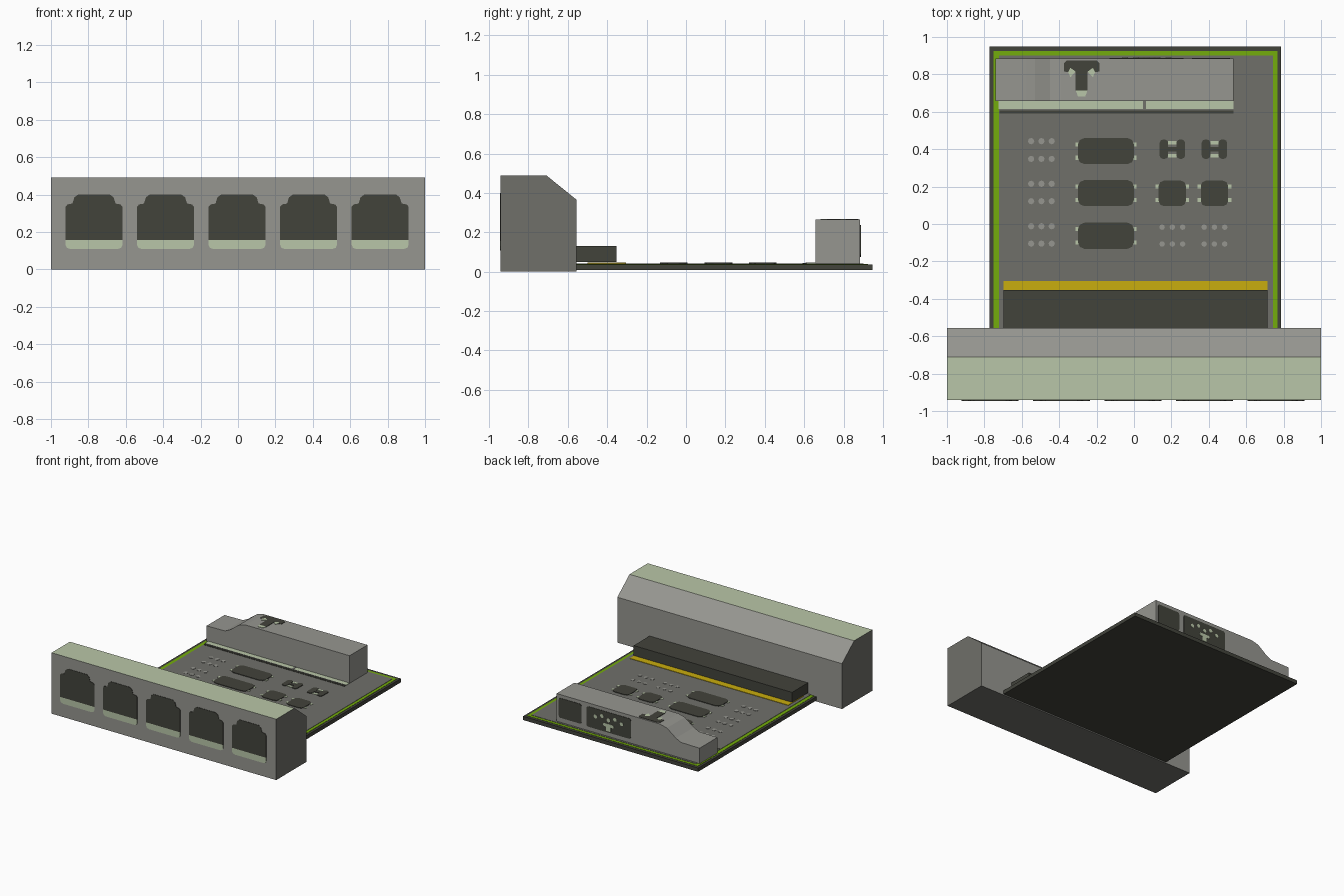
import bpy, bmesh, math
from mathutils import Vector

if "Cube" in bpy.data.objects:
    bpy.data.objects.remove(bpy.data.objects["Cube"])


def material(name, hexcode):
    def lin(c):
        c /= 255
        return c / 12.92 if c <= 0.04045 else ((c + 0.055) / 1.055) ** 2.4
    m = bpy.data.materials.new(name)
    m.diffuse_color = [lin(int(hexcode[i:i + 2], 16)) for i in (0, 2, 4)] + [1]
    m.use_nodes = True
    m.node_tree.nodes["Principled BSDF"].inputs["Base Color"].default_value = m.diffuse_color
    return m


GREY = material("light grey", "969690")
DARK_GREY = material("dark grey", "70706A")
BLACK = material("charcoal", "42433B")
PALE = material("pale green", "B9C6A8")
GREEN = material("bright green", "74AC0C")
YELLOW = material("gold", "C9AD0E")


def prism(name, outlines, axis, lo, hi, *mats):
    """Extrude 2D outlines along an axis; outlines use the two other axes in order."""
    def place(p, d):
        return {"x": Vector((d, *p)), "y": Vector((p[0], d, p[1])), "z": Vector((*p, d))}[axis]
    bm = bmesh.new()
    for pts in outlines:
        a = [bm.verts.new(place(p, lo)) for p in pts]
        b = [bm.verts.new(place(p, hi)) for p in pts]
        bm.faces.new(a)
        bm.faces.new(b[::-1])
        for i in range(len(pts)):
            j = (i + 1) % len(pts)
            bm.faces.new((a[j], a[i], b[i], b[j]))
    bmesh.ops.recalc_face_normals(bm, faces=bm.faces)
    me = bpy.data.meshes.new(name)
    bm.to_mesh(me)
    bm.free()
    for m in mats:
        me.materials.append(m)
    ob = bpy.data.objects.new(name, me)
    bpy.context.collection.objects.link(ob)
    return ob


def rect(x0, x1, y0, y1, c=0):
    """Rectangle, with corners cut by c."""
    if not c:
        return [(x0, y0), (x1, y0), (x1, y1), (x0, y1)]
    d = c * 0.3
    return [(x0 + c, y0), (x1 - c, y0), (x1 - d, y0 + d), (x1, y0 + c),
            (x1, y1 - c), (x1 - d, y1 - d), (x1 - c, y1), (x0 + c, y1),
            (x0 + d, y1 - d), (x0, y1 - c), (x0, y0 + c), (x0 + d, y0 + d)]


def dot(x, y, r):
    return [(x + r * math.cos(k * math.pi / 4), y + r * math.sin(k * math.pi / 4)) for k in range(8)]


# Front housing: chamfered bar, pale top, dark ends and underside
housing = prism("front_housing",
                [[(-.942, 0), (-.555, 0), (-.555, .365), (-.71, .49), (-.942, .49)]],
                "x", -1, 1, GREY, PALE, DARK_GREY)
for p in housing.data.polygons:
    n = p.normal
    p.material_index = 1 if n.z > .95 else 2 if abs(n.x) > .9 or n.z < -.9 else 0

# Five sockets on the housing front, each with a pale lip
sockets, lips = [], []
for i in range(5):
    c = -.77 + i * .3825
    half = [(.152, .157), (.152, .335), (.142, .347), (.115, .352), (.105, .385), (.085, .4)]
    sockets.append([(c + x, z) for x, z in half] + [(c - x, z) for x, z in half[::-1]])
    lip = [(.125, .108), (.145, .115), (.152, .13), (.152, .157)]
    lips.append([(c + x, z) for x, z in lip] + [(c - x, z) for x, z in lip[::-1]])
prism("sockets", sockets, "y", -.945, -.94, BLACK)
prism("socket_lips", lips, "y", -.945, -.94, PALE)

# Circuit board with green border and grey field
prism("board", [rect(-.772, .787, -.56, .948)], "z", .008, .038, BLACK)
prism("board_border", [rect(-.752, .767, -.557, .925)], "z", .037, .04, GREEN)
prism("board_field", [rect(-.723, .743, -.557, .902)], "z", .039, .0425, DARK_GREY)

# Edge connector and its gold contact strip
prism("edge_connector", [rect(-.697, .713, -.557, -.353)], "z", .05, .13, BLACK)
prism("contact_strip", [rect(-.697, .713, -.5, -.305)], "z", .042, .046, YELLOW)

# Rear module, stepping down toward -x
prism("rear_module", [[(-.74, .04), (.533, .04), (.533, .265), (-.39, .265),
                       (-.45, .25), (-.53, .19), (-.575, .168), (-.74, .165)]],
      "y", .657, .885, GREY)

# Strips along the foot of the module
prism("module_foot_strip", [rect(-.725, .533, .615, .657)], "z", .042, .046, PALE)
prism("module_foot_edge", [rect(-.718, .533, .592, .615)], "z", .042, .045, BLACK)
prism("module_foot_lines", [rect(-.718, .533, .608, .615), rect(.047, .063, .615, .657)],
      "z", .043, .0475, DARK_GREY)

# T-shaped mark on the module top, with pale tips
cx = -.28
tee = [(.032, .715), (.032, .815), (.06, .835), (.072, .812), (.095, .815), (.095, .86), (.08, .875)]
prism("module_tee", [[(cx + x, y) for x, y in tee] + [(cx - x, y) for x, y in tee[::-1]]],
      "z", .262, .268, BLACK)
tips = [[(cx - .032, .715), (cx + .032, .715), (cx + .02, .683), (cx - .02, .683)]]
for s in (-1, 1):
    tips.append([(cx + s * x, y) for x, y in ((.032, .815), (.06, .835), (.072, .812), (.06, .785))])
prism("module_tee_tips", tips, "z", .262, .268, PALE)

# Rear panels with pale studs
prism("rear_panels", [rect(.31, .512, .08, .238, .015), rect(-.13, .265, .075, .238, .015)],
      "y", .88, .888, BLACK)
studs = [dot(.068 + k * .058, .195 if k % 2 else .175, .016) for k in range(-2, 3)]
studs += [rect(.02, .115, .12, .145, .01), rect(.048, .088, .085, .12)]
prism("rear_studs", studs, "y", .884, .89, PALE)

# Chips, pins and pads on the board
chips, pins, pads = [], [], []
for y in (.39, .165, -.063):
    chips.append(rect(-.3, 0, y - .07, y + .07, .035))
    for x in (-.305, .005):
        for dy in (-.036, .036):
            pins.append(rect(x - .009, x + .009, y + dy - .011, y + dy + .011))
for cx in (.205, .43):
    chips.append(rect(cx - .073, cx + .073, .095, .232, .028))
    for s in (-1, 1):
        for dy in (-.036, .036):
            pins.append(rect(cx + s * .08 - .01, cx + s * .08 + .01, .165 + dy - .011, .165 + dy + .011))
        # Small two-ended parts with pale bars between
        x = cx + s * .045
        chips.append(rect(x - .023, x + .023, .348, .452, .018))
        pins.append(rect(cx - .022, cx + .022, .4 + s * .035 - .009, .4 + s * .035 + .009))
    chips.append(rect(cx - .022, cx + .022, .388, .412))
    for dx in (-.055, 0, .055):
        for y in (-.017, -.107):
            pads.append(dot(cx + dx, y, .015))
for x in (-.55, -.495, -.44):
    for y in (.443, .348, .215, .122, -.012, -.105):
        pads.append(dot(x, y, .017))
prism("chips", chips, "z", .042, .047, BLACK)
prism("chip_pins", pins, "z", .042, .045, PALE)
prism("solder_pads", pads, "z", .042, .045, GREY)
